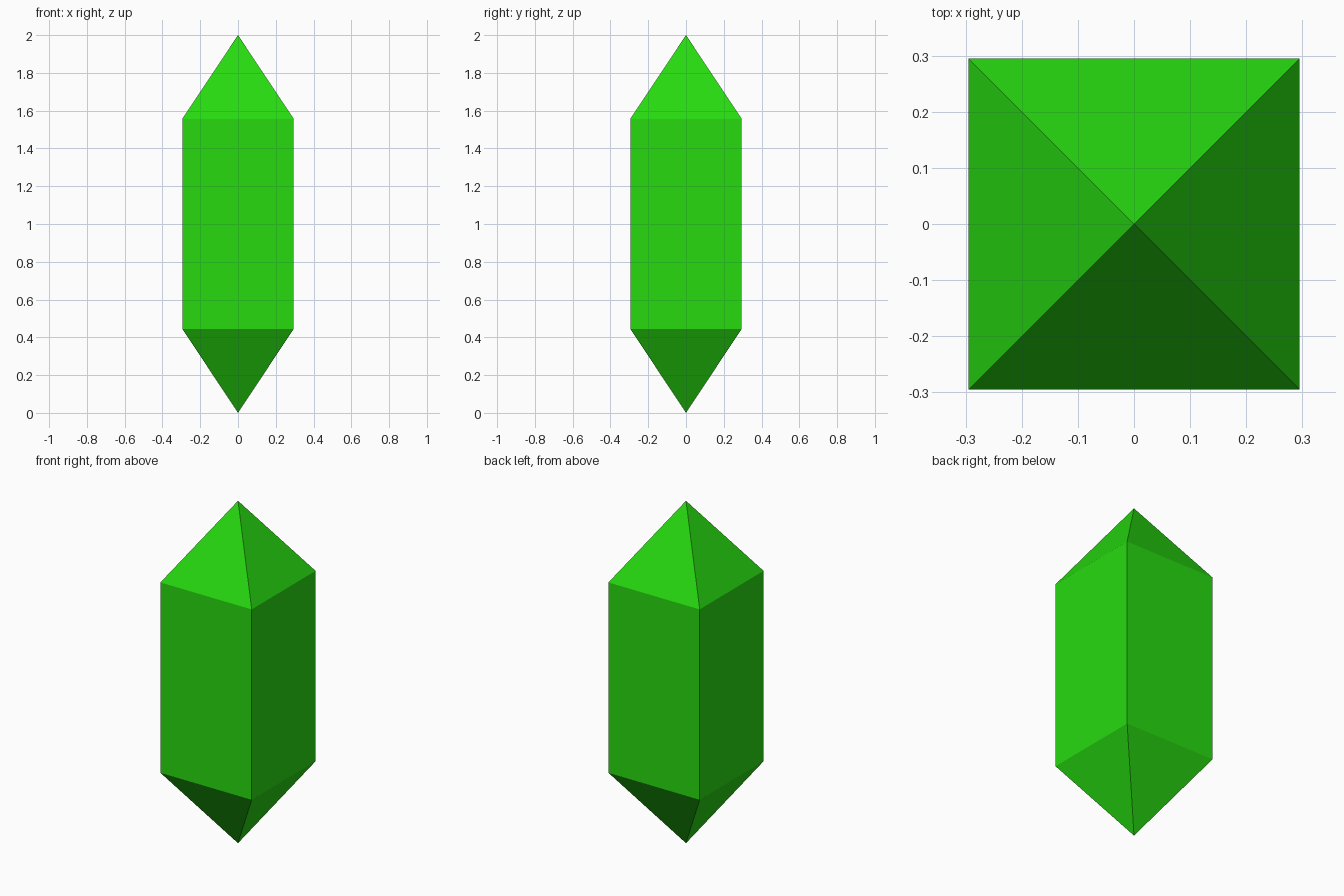
import bpy, bmesh
from math import pi, cos, sin

if "Cube" in bpy.data.objects:
    bpy.data.objects.remove(bpy.data.objects["Cube"])

HALF = 0.295            # half width of the square shaft
LOW, HIGH = 0.445, 1.557  # shoulder heights
TOP = 2.0

bm = bmesh.new()

# Square rings at the two shoulders
def ring(z):
    r = HALF * 2 ** 0.5
    return [bm.verts.new((r * cos(pi / 4 + i * pi / 2), r * sin(pi / 4 + i * pi / 2), z))
            for i in range(4)]

lower, upper = ring(LOW), ring(HIGH)
bottom_tip = bm.verts.new((0, 0, 0))
top_tip = bm.verts.new((0, 0, TOP))

# Shaft sides and pyramid ends
for i in range(4):
    j = (i + 1) % 4
    bm.faces.new((lower[i], lower[j], upper[j], upper[i]))
    bm.faces.new((upper[i], upper[j], top_tip))
    bm.faces.new((lower[j], lower[i], bottom_tip))
bmesh.ops.recalc_face_normals(bm, faces=bm.faces)

mesh = bpy.data.meshes.new("crystal")
bm.to_mesh(mesh)
bm.free()
crystal = bpy.data.objects.new("crystal", mesh)
bpy.context.collection.objects.link(crystal)

# Green gem colour
green = bpy.data.materials.new("green_gem")
green.diffuse_color = (0.02, 0.70, 0.005, 1)
green.use_nodes = True
green.node_tree.nodes["Principled BSDF"].inputs["Base Color"].default_value = green.diffuse_color
mesh.materials.append(green)
